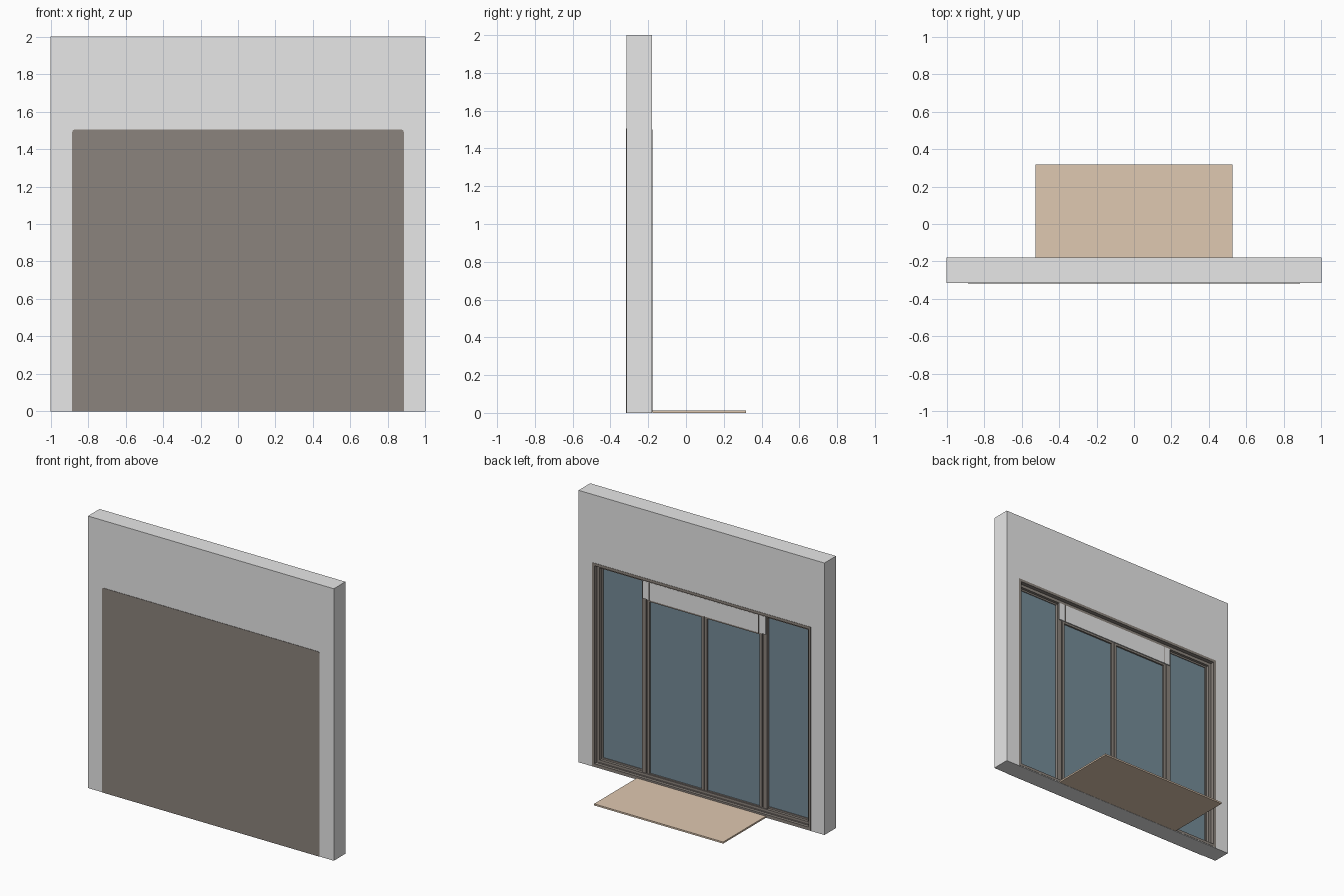
import bpy
import bmesh
from math import cos, sin, pi
from mathutils import Vector

cube = bpy.data.objects.get("Cube")
if cube:
    bpy.data.objects.remove(cube, do_unlink=True)


def material(name, rgb):
    m = bpy.data.materials.new(name)
    m.use_nodes = True
    m.diffuse_color = (*rgb, 1)
    m.node_tree.nodes["Principled BSDF"].inputs["Base Color"].default_value = (*rgb, 1)
    return m


plaster = material("light grey", (0.8, 0.8, 0.8))
bronze = material("brown grey", (0.26, 0.23, 0.205))
tinted = material("blue grey glass", (0.18, 0.265, 0.32))
beige = material("beige", (0.74, 0.58, 0.44))


def prism(name, outline, y0, y1, mat):
    """Extrude an (x, z) outline along y."""
    bm = bmesh.new()
    face = bm.faces.new([bm.verts.new((x, y0, z)) for x, z in outline])
    ext = bmesh.ops.extrude_face_region(bm, geom=[face])
    moved = [v for v in ext["geom"] if isinstance(v, bmesh.types.BMVert)]
    bmesh.ops.translate(bm, verts=moved, vec=Vector((0, y1 - y0, 0)))
    bmesh.ops.recalc_face_normals(bm, faces=bm.faces)
    mesh = bpy.data.meshes.new(name)
    bm.to_mesh(mesh)
    bm.free()
    mesh.materials.append(mat)
    obj = bpy.data.objects.new(name, mesh)
    bpy.context.collection.objects.link(obj)
    return obj


def box(name, x0, x1, y0, y1, z0, z1, mat):
    return prism(name, [(x0, z0), (x1, z0), (x1, z1), (x0, z1)], y0, y1, mat)


def frame(name, x0, x1, z0, z1, w, y0, y1, mat=bronze):
    """Rectangular frame of four bars with bar width w."""
    for side, a, b in (("right", x0, x0 + w), ("left", x1 - w, x1)):
        box(f"{name}_{side}_stile", a, b, y0, y1, z0, z1, mat)
    for end, a, b in (("bottom", z0, z0 + w), ("top", z1 - w, z1)):
        box(f"{name}_{end}_rail", x0 + w, x1 - w, y0, y1, a, b, mat)


FRONT, BACK = -0.315, -0.18
HALF, TOP, SILL = 0.89, 1.5, 0.005

# Wall with a recess cut into its back
wall = box("wall", -1, 1, FRONT, BACK, 0, 2, plaster)
cutter = box("recess_cutter", -HALF, HALF, -0.25, 0, SILL, TOP, plaster)
cutter.hide_render = True
cut = wall.modifiers.new("recess", "BOOLEAN")
cut.operation, cut.object, cut.solver = "DIFFERENCE", cutter, "EXACT"
bpy.context.view_layer.objects.active = wall
bpy.ops.object.modifier_apply(modifier=cut.name)
bpy.data.objects.remove(cutter, do_unlink=True)

# Front panel with softly rounded upper corners
r, px, pz = 0.015, 0.885, 1.505
outline = [(-px, 0), (px, 0)]
for cx, start in ((px - r, 0), (r - px, pi / 2)):
    for i in range(5):
        a = start + i * pi / 8
        outline.append((cx + r * cos(a), pz - r + r * sin(a)))
prism("front_panel", outline, FRONT - 0.003, FRONT, bronze)

# Stepped outer frame
frame("outer_frame", -HALF, HALF, SILL, TOP, 0.02, -0.25, BACK + 0.002)
frame("inner_frame", -0.87, 0.87, 0.025, 1.48, 0.022, -0.25, -0.208)

# Fixed side lights, posts and sliding leaves, mirrored left and right
for s, side in ((-1, "right"), (1, "left")):
    def span(a, b):
        return sorted((s * a, s * b))

    box(f"{side}_side_glass", *span(0.5, 0.85), -0.25, -0.234, 0.045, 1.46, tinted)
    frame(f"{side}_side_light", *span(0.5, 0.848), 0.047, 1.458, 0.012, -0.245, -0.228)
    box(f"{side}_post", *span(0.475, 0.51), -0.25, -0.215, 0.03, 1.45, bronze)
    box(f"{side}_leaf_glass", *span(0.01, 0.47), -0.24, -0.226, 0.04, 1.33, tinted)
    frame(f"{side}_leaf", *span(0.002, 0.467), 0.03, 1.335, 0.02, -0.242, -0.214)
    box(f"{side}_header_joint", *span(0.443, 0.449), -0.209, -0.204, 1.33, 1.46, bronze)

# Operator header above the sliding leaves
box("header", -0.5, 0.5, -0.25, -0.207, 1.33, 1.46, plaster)

# Threshold and floor mat
box("threshold", -0.85, 0.85, -0.25, -0.2, SILL, 0.028, bronze)
box("floor_mat", -0.525, 0.525, BACK + 0.002, 0.318, 0, 0.012, beige)
